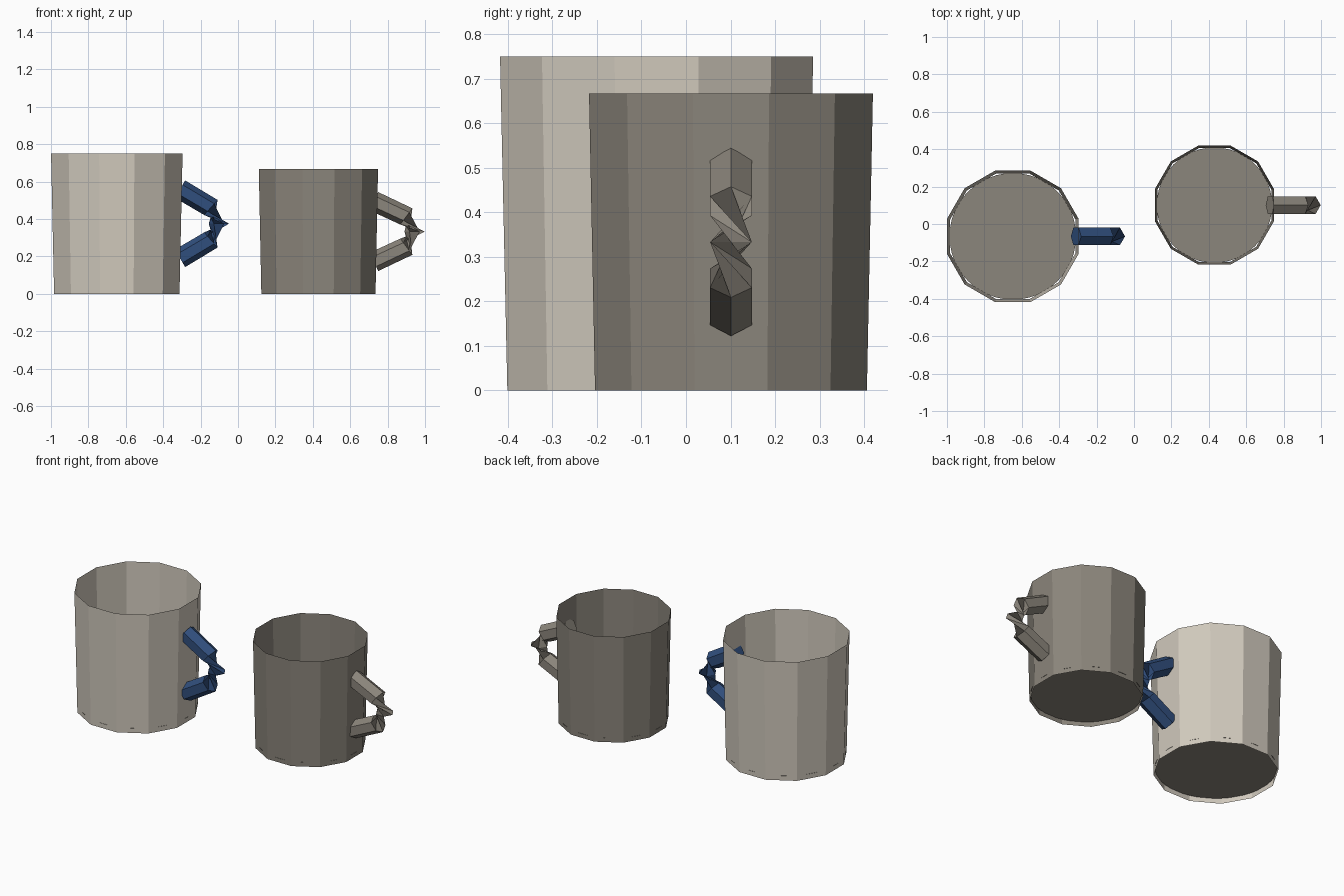
import bpy, bmesh, math
from mathutils import Vector

if "Cube" in bpy.data.objects:
    bpy.data.objects.remove(bpy.data.objects["Cube"])


def material(name, rgb):
    m = bpy.data.materials.new(name)
    m.diffuse_color = (*rgb, 1)
    m.use_nodes = True
    m.node_tree.nodes["Principled BSDF"].inputs["Base Color"].default_value = m.diffuse_color
    return m


CREAM = material("cream", (0.64, 0.59, 0.51))
GREY = material("warm_grey", (0.26, 0.237, 0.20))
BLUE = material("navy_blue", (0.03, 0.077, 0.205))


def finish(bm, name, mat, loc):
    me = bpy.data.meshes.new(name)
    bm.to_mesh(me)
    bm.free()
    ob = bpy.data.objects.new(name, me)
    ob.location = loc
    me.materials.append(mat)
    bpy.context.collection.objects.link(ob)


def body(name, mat, loc, r_low, r_top, h):
    # open twelve-sided tapered wall, a flat side facing each axis
    bm = bmesh.new()
    bmesh.ops.create_cone(bm, cap_ends=False, segments=12,
                          radius1=r_low, radius2=r_top, depth=h)
    for v in bm.verts:
        x, y = v.co.xy
        c, s = math.cos(math.radians(15)), math.sin(math.radians(15))
        v.co = (x * c - y * s, x * s + y * c, v.co.z + h / 2)
    finish(bm, name, mat, loc)


def floor_disc(name, mat, loc, r, z):
    # round floor that just pokes through the middle of each wall face
    bm = bmesh.new()
    bmesh.ops.create_circle(bm, cap_ends=True, segments=48, radius=r)
    bmesh.ops.translate(bm, verts=bm.verts, vec=(0, 0, z))
    finish(bm, name, mat, loc)


def handle(name, mat, loc, path, z_mid, r=0.054):
    # six-sided tube, with its middle ring turned half a turn (pinched look)
    pts = [Vector((x, 0, z_mid + z)) for x, z in path]
    pts += [Vector((x, 0, z_mid - z)) for x, z in reversed(path[:-1])]
    bm = bmesh.new()
    rings = []
    for i, p in enumerate(pts):
        t = (pts[min(i + 1, len(pts) - 1)] - pts[max(i - 1, 0)]).normalized()
        out = Vector((-t.z, 0, t.x))
        turn = math.pi if i == len(path) - 1 else 0
        rings.append([bm.verts.new(
            p + r * (math.cos(k * math.pi / 3 + turn) * out
                     + math.sin(k * math.pi / 3 + turn) * Vector((0, 1, 0))))
            for k in range(6)])
    for a, b in zip(rings, rings[1:]):
        for k in range(6):
            j = (k + 1) % 6
            bm.faces.new((a[k], a[j], b[j], b[k]))
    bm.faces.new(rings[0])
    bm.faces.new(rings[-1])
    bmesh.ops.recalc_face_normals(bm, faces=bm.faces)
    finish(bm, name, mat, loc)


# large mug: cream with a blue handle
big = (-0.648, -0.066, 0)
body("large_mug_body", CREAM, big, 0.347, 0.364, 0.75)
floor_disc("large_mug_floor", GREY, big, 0.3385, 0.03)
handle("large_mug_handle", BLUE, big,
       [(0.338, 0.185), (0.503, 0.087), (0.546, 0)], 0.375)

# small mug: all grey
small = (0.43, 0.101, 0)
body("small_mug_body", GREY, small, 0.316, 0.33, 0.667)
floor_disc("small_mug_floor", GREY, small, 0.3085, 0.027)
handle("small_mug_handle", GREY, small,
       [(0.297, 0.162), (0.47, 0.081), (0.514, 0)], 0.333)
